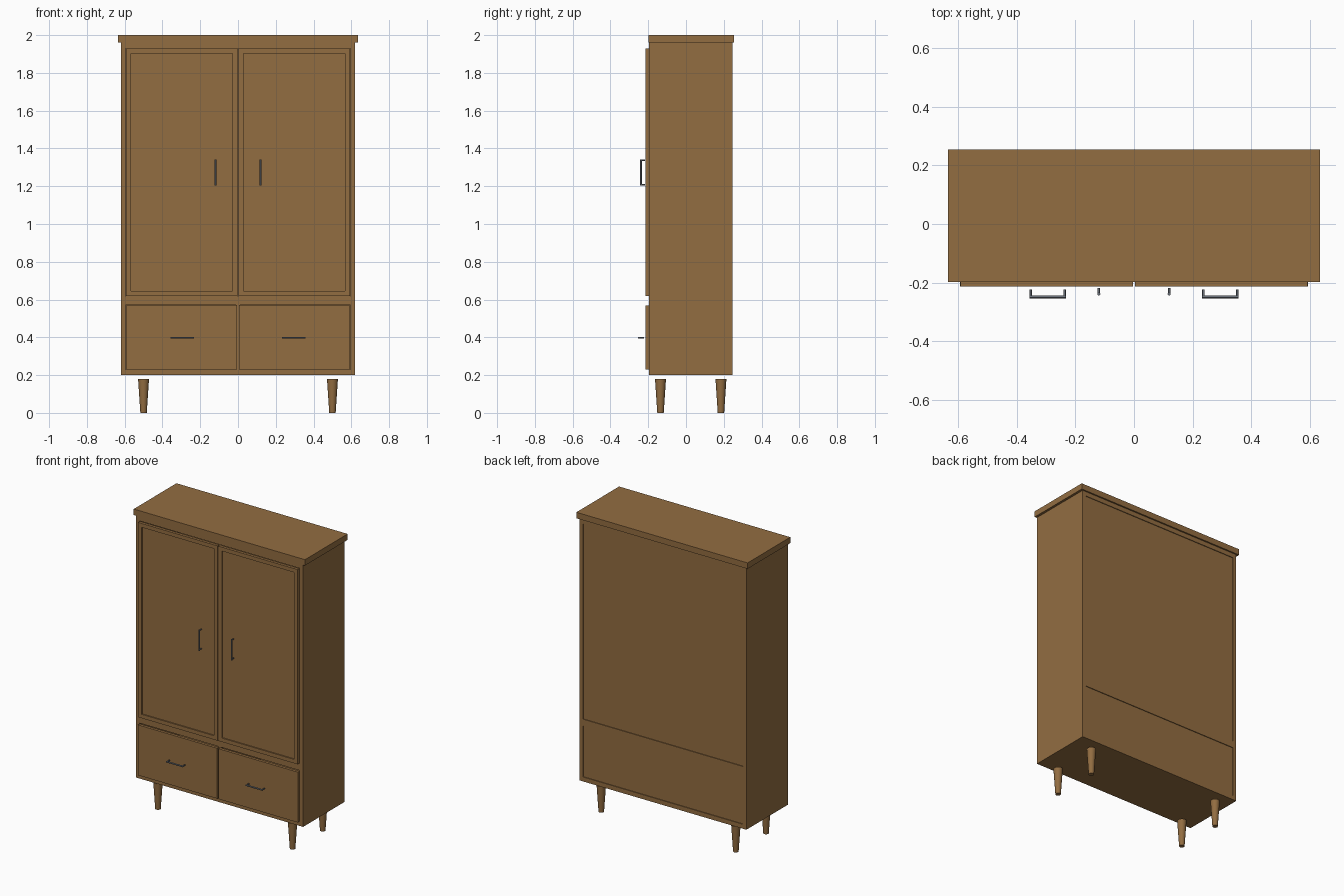
import bpy, bmesh
from mathutils import Vector

cube = bpy.data.objects.get("Cube")
if cube:
    bpy.data.objects.remove(cube, do_unlink=True)


def material(name, color):
    mat = bpy.data.materials.new(name)
    mat.use_nodes = True
    mat.diffuse_color = color
    mat.node_tree.nodes["Principled BSDF"].inputs["Base Color"].default_value = color
    return mat


WOOD = material("warm wood", (0.29, 0.153, 0.053, 1))
METAL = material("grey metal", (0.15, 0.17, 0.2, 1))


def finish(name, bm, mat, smooth=False):
    mesh = bpy.data.meshes.new(name)
    bm.to_mesh(mesh)
    bm.free()
    mesh.materials.append(mat)
    obj = bpy.data.objects.new(name, mesh)
    bpy.context.collection.objects.link(obj)
    if smooth:
        bpy.ops.object.select_all(action="DESELECT")
        obj.select_set(True)
        bpy.context.view_layer.objects.active = obj
        bpy.ops.object.shade_smooth_by_angle()
    return obj


def box(name, x, y, z, inset=0, depth=0):
    """Box from ranges; an inset sinks a panel into its front face."""
    bm = bmesh.new()
    bmesh.ops.create_cube(bm, size=1)
    for v in bm.verts:
        v.co = Vector([(a + b) / 2 + c * (b - a) for c, (a, b) in zip(v.co, (x, y, z))])
    if inset:
        front = [f for f in bm.faces if f.normal.y < -0.9]
        bmesh.ops.inset_region(bm, faces=front, thickness=inset)
        sunk = bmesh.ops.extrude_face_region(bm, geom=front)["geom"]
        bmesh.ops.delete(bm, geom=front, context="FACES_ONLY")
        for v in sunk:
            if isinstance(v, bmesh.types.BMVert):
                v.co.y += depth
        bmesh.ops.recalc_face_normals(bm, faces=bm.faces)
    return finish(name, bm, WOOD)


def rod(bm, a, b, r1, r2=None, segments=12):
    a, b = Vector(a), Vector(b)
    made = bmesh.ops.create_cone(bm, cap_ends=True, segments=segments, radius1=r1,
                                 radius2=r2 or r1, depth=(b - a).length)["verts"]
    turn = Vector((0, 0, 1)).rotation_difference(b - a).to_matrix()
    for v in made:
        v.co = turn @ v.co + (a + b) / 2


def handle(name, centre, along, reach):
    """Straight bar on two short posts."""
    bm = bmesh.new()
    centre, along = Vector(centre), Vector(along)
    out = Vector((0, -reach, 0))
    rod(bm, centre + out - along * 1.07, centre + out + along * 1.07, 0.005)
    for s in (-1, 1):
        rod(bm, centre + along * s, centre + along * s + out, 0.004)
    return finish(name, bm, METAL, True)


# Carcass
FRONT, BACK = -0.195, 0.245
for name, z in (("bottom_board", (0.2, 0.23)), ("middle_board", (0.572, 0.618)),
                ("upper_board", (1.93, 1.96))):
    box(name, (-0.595, 0.595), (FRONT, BACK), z)
box("back_panel", (-0.595, 0.595), (0.225, 0.24), (0.23, 1.93))
box("centre_divider", (-0.01, 0.01), (FRONT, 0.225), (0.23, 0.572))
box("top_slab", (-0.636, 0.636), (-0.198, 0.255), (1.96, 2.0))

# Mirrored parts
for side, s in (("left", 1), ("right", -1)):
    def span(a, b):
        return tuple(sorted((s * a, s * b)))

    box(side + "_side", span(0.595, 0.62), (FRONT, BACK), (0.2, 1.96))
    box(side + "_door", span(0.003, 0.592), (-0.214, FRONT), (0.62, 1.928), 0.037, 0.008)
    box(side + "_drawer_front", span(0.005, 0.594), (-0.214, FRONT), (0.23, 0.568))
    handle(side + "_door_handle", (s * 0.12, -0.218, 1.273), (0, 0, 0.065), 0.021)
    handle(side + "_drawer_handle", (s * 0.295, -0.223, 0.398), (0.058, 0, 0), 0.026)

    # Tapered legs
    for end, y in (("front", -0.135), ("back", 0.185)):
        bm = bmesh.new()
        rod(bm, (s * 0.5, y, 0), (s * 0.5, y, 0.18), 0.017, 0.029, 24)
        finish(f"{end}_{side}_leg", bm, WOOD, True)
